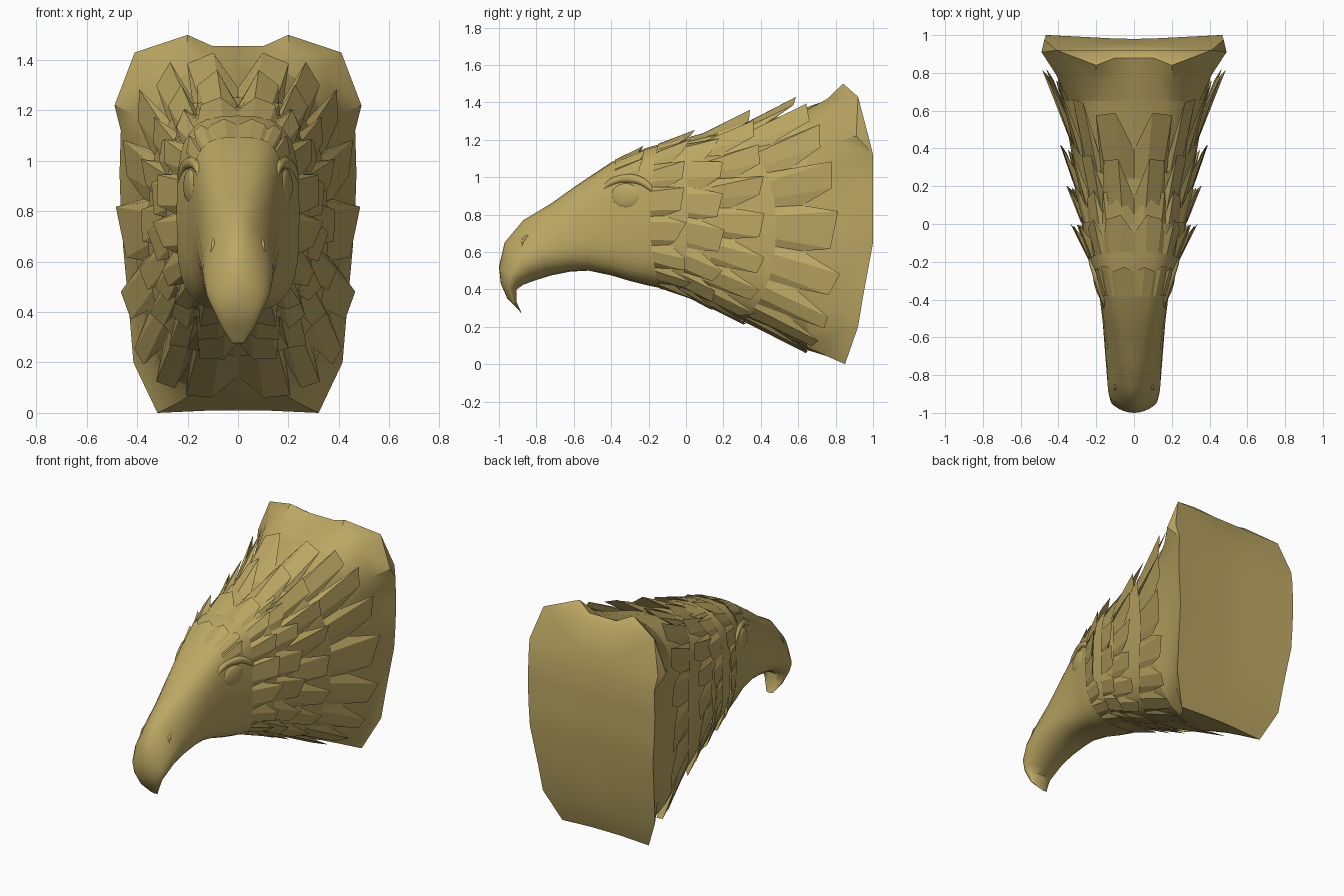
import bpy, bmesh, math, random
from mathutils import Vector

random.seed(11)
if "Cube" in bpy.data.objects:
    bpy.data.objects.remove(bpy.data.objects["Cube"])

gold = bpy.data.materials.new("antique gold")
gold.use_nodes = True
gold.diffuse_color = (0.5, 0.385, 0.125, 1)
gold.node_tree.nodes["Principled BSDF"].inputs["Base Color"].default_value = gold.diffuse_color

# Cross-sections from beak tip to neck: top y, top z, bottom y, bottom z, half width, squareness
SECTIONS = [
    (-.89, .285, -.88, .275, .025, 2), (-.955, .35, -.905, .33, .065, 2),
    (-.99, .43, -.905, .4, .1, 1.9), (-1, .52, -.87, .425, .125, 1.8),
    (-.97, .65, -.8, .45, .137, 1.8), (-.87, .77, -.72, .475, .14, 2),
    (-.72, .86, -.62, .495, .15, 2.4), (-.58, .96, -.52, .5, .162, 2.8),
    (-.4, 1.08, -.4, .475, .18, 3.3), (-.3, 1.125, -.3, .445, .205, 3.4),
    (-.2, 1.16, -.2, .42, .235, 3.3), (-.05, 1.2, -.05, .39, .27, 3),
    (.15, 1.22, .15, .3, .295, 2.9), (.4, 1.29, .4, .19, .335, 3),
    (.65, 1.375, .65, .075, .38, 3.2)]
HEAD_START = 5
SEGS = 12


def section(k):
    i = min(int(k), len(SECTIONS) - 2)
    return [a + (b - a) * (k - i) for a, b in zip(SECTIONS[i], SECTIONS[i + 1])]


def station(y):
    """Section index whose top lies at y."""
    i = HEAD_START
    while i < len(SECTIONS) - 2 and SECTIONS[i + 1][0] < y:
        i += 1
    a, b = SECTIONS[i][0], SECTIONS[i + 1][0]
    return i + (y - a) / (b - a)


def signed_power(value, power):
    return math.copysign(abs(value) ** power, value)


def surface(k, angle, lift=0.0):
    """Point on the left half, angle 0 at the top and pi underneath."""
    yt, zt, yb, zb, w, n = section(k)
    v = signed_power(math.cos(angle), 2 / n)
    pinch = max(0, .3 * (1 - abs(k - HEAD_START) / 3))  # beak narrows upward
    x = w * abs(math.sin(angle)) ** (2 / n) * (1 - pinch * v)
    t = (1 - v) / 2
    out = Vector((x, 0, v * (zt - zb) / 2)).normalized() * lift
    return Vector((x, yt + (yb - yt) * t, zt + (zb - zt) * t)) + out


def on_head(y, z, lift=0.0):
    k = station(y)
    _, zt, _, zb, _, n = section(k)
    return surface(k, math.acos(signed_power((2 * z - zt - zb) / (zt - zb), n / 2)), lift)


def finish(ob, smooth=None):
    ob.data.materials.append(gold)
    mirror = ob.modifiers.new("mirror", 'MIRROR')
    mirror.use_clip = True
    if smooth:
        bpy.ops.object.select_all(action='DESELECT')
        ob.select_set(True)
        bpy.context.view_layer.objects.active = ob
        bpy.ops.object.shade_smooth_by_angle(angle=math.radians(smooth))


def loft(name, rings, smooth=None):
    bm = bmesh.new()
    rows = [[bm.verts.new(p) for p in ring] for ring in rings]
    for a, b in zip(rows, rows[1:]):
        for j in range(len(a) - 1):
            bm.faces.new((a[j], b[j], b[j + 1], a[j + 1]))
    bmesh.ops.remove_doubles(bm, verts=bm.verts, dist=0.0005)
    bmesh.ops.recalc_face_normals(bm, faces=bm.faces)
    # Outward is away from the body's long axis
    if sum(f.normal.dot(f.calc_center_median() - Vector((0, .1, .75))) for f in bm.faces) < 0:
        bmesh.ops.reverse_faces(bm, faces=bm.faces)
    me = bpy.data.meshes.new(name)
    bm.to_mesh(me)
    bm.free()
    ob = bpy.data.objects.new(name, me)
    bpy.context.collection.objects.link(ob)
    finish(ob, smooth)


def ring(k):
    return [surface(k, math.pi * j / SEGS) for j in range(SEGS + 1)]


# Head, hooked beak and neck
tip = [Vector((0, -.885, .275))] * (SEGS + 1)
loft("head_and_neck", [tip] + [ring(k) for k in range(len(SECTIONS))], 50)

# Flared collar and the curved back plate
rim = [Vector(p) for p in [
    (0, .88, 1.455), (.1, .88, 1.455), (.2, .84, 1.5), (.41, .92, 1.43),
    (.49, .91, 1.22), (.465, 1, 1.12), (.47, 1, .95), (.465, 1, .8),
    (.455, 1, .65), (.43, .95, .38), (.415, .92, .2), (.32, .85, 0), (0, .845, .015)]]
neck = ring(len(SECTIONS) - 1)
middle = [a.lerp(b, .55) + Vector((-.012, 0, 0)) * (a.x > .1) for a, b in zip(neck, rim)]
loft("collar", [neck, middle, rim], 30)
back_edge = list(rim)
back_edge[4] = Vector((.475, .975, 1.22))


def back_column(half_width, hollow):
    """Column of the back plate, slightly hollow and notched at the top."""
    return [Vector((min(p.x, half_width), max(p.y - hollow * (p.y > .93), .88 if p.z > 1.4 else 0),
                    min(max(p.z, .01), 1.455))) for p in back_edge]


loft("back_plate", [rim, back_edge, back_column(.1, .018), back_column(0, .02)], 60)


def feather_row(name, count, start, tips, lifts, length, a_max=math.pi):
    """Overlapping feathers; tips and lifts are given at top, side and underside."""
    def blend(values, a):
        c = math.cos(a)
        return values[1] + (values[0 if c > 0 else 2] - values[1]) * abs(c) ** 1.5

    root, edge, under = [], [], []
    step = a_max / count

    def add(turn, back, rise):
        a = math.acos(signed_power(math.cos(turn), 1.5))  # even spacing down the sides
        y = blend(tips, a)
        root.append(surface(station(y - start), a, .004))
        edge.append(surface(station(y - back), a, rise * blend(lifts, a)))
        under.append(surface(station(y - length * 1.1), a, -.025))

    for i in range(count):
        a = i * step
        add(a, length * random.uniform(.75, 1), 0)
        add(a + step * random.uniform(.15, .3), random.uniform(0, .03), random.uniform(.85, 1.15))
        add(a + step * random.uniform(.7, .85), random.uniform(.02, .07), random.uniform(.5, .9))
    add(a_max, length * .6, 0)
    loft(name, [root, edge, under])


feather_row("forehead_feathers", 3, .18, (-.2, -.2, -.2), (.018, .018, .018), .06, .9)
feather_row("cheek_feathers", 8, .2, (.05, .01, .06), (.05, .055, .02), .13)
feather_row("nape_feathers", 8, .2, (.2, .21, .16), (.03, .05, .025), .15)
feather_row("neck_feathers", 9, .3, (.35, .45, .33), (.08, .055, .025), .22)
feather_row("shoulder_feathers", 9, .36, (.6, .84, .66), (.085, .07, .03), .27)


# Eyes
bpy.ops.mesh.primitive_uv_sphere_add(segments=20, ring_count=12, location=on_head(-.32, .905, -.012))
eye = bpy.context.object
eye.name = "eyes"
for v in eye.data.vertices:
    v.co = (v.co.x * .022, v.co.y * .085, v.co.z * .068)
eye.rotation_euler.z = -.25
finish(eye, 60)
eye.modifiers["mirror"].mirror_object = bpy.data.objects["head_and_neck"]
eye.modifiers["mirror"].use_clip = False


def ridge(name, points, radius):
    cu = bpy.data.curves.new(name, 'CURVE')
    cu.dimensions = '3D'
    cu.bevel_depth = radius
    cu.bevel_resolution = 2
    cu.resolution_u = 6
    sp = cu.splines.new('BEZIER')
    sp.bezier_points.add(len(points) - 1)
    for i, (bp, p) in enumerate(zip(sp.bezier_points, points)):
        bp.co = p
        bp.handle_left_type = bp.handle_right_type = 'AUTO'
        bp.radius = .15 + .85 * math.sin(math.pi * i / (len(points) - 1))
    ob = bpy.data.objects.new(name, cu)
    bpy.context.collection.objects.link(ob)
    finish(ob)


# Brow and nostril ridges
ridge("brows", [on_head(y, z, -.012) for y, z in
                [(-.47, .92), (-.4, .98), (-.29, 1.0), (-.2, .96), (-.14, .88)]], .027)
ridge("nostrils", [surface(k, a, -.003) for k, a in [(4.4, 1.15), (4.7, 1.0), (5.0, 1.05)]], .01)
